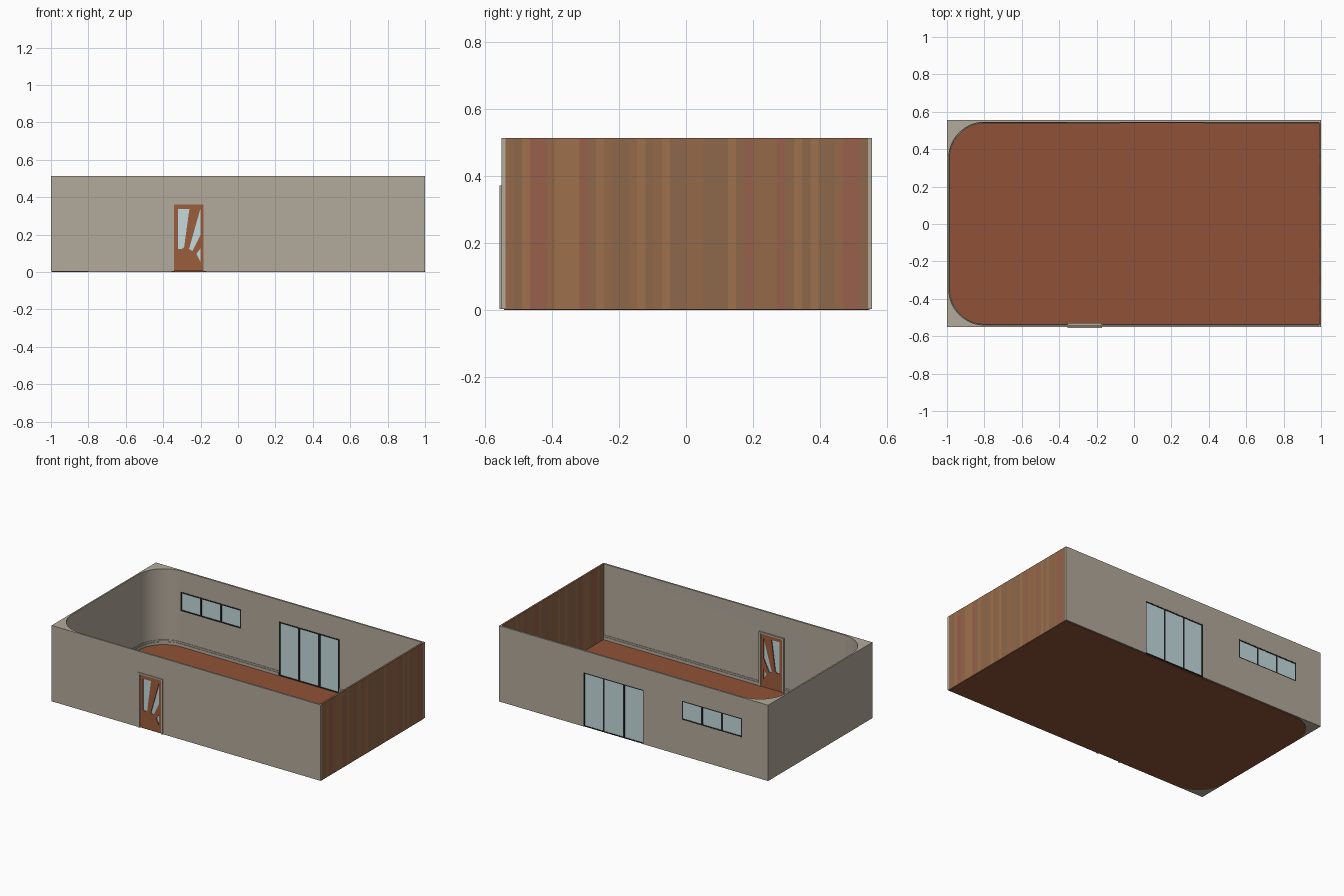
import bpy, bmesh, math, random
from mathutils import Vector

if "Cube" in bpy.data.objects:
    bpy.data.objects.remove(bpy.data.objects["Cube"])

random.seed(4)
TOP, BASE = 0.513, 0.003
X0, X1 = -0.99, 1.0            # inner left face, open right end
YF, YB = -0.540, 0.544         # inner faces of front and back walls
OF, OB = -0.552, 0.556         # outer faces
RAD = 0.19


def material(name, rgb):
    m = bpy.data.materials.new(name)
    m.diffuse_color = (*rgb, 1)
    m.use_nodes = True
    m.node_tree.nodes["Principled BSDF"].inputs["Base Color"].default_value = m.diffuse_color
    return m


PLASTER = material("plaster", (0.45, 0.40, 0.33))
FLOOR = material("red_brown_floor", (0.28, 0.085, 0.038))
DOOR = material("door_wood", (0.33, 0.11, 0.045))
GLASS = material("glass", (0.55, 0.70, 0.72))
DARK = material("dark_frame", (0.02, 0.02, 0.02))
WOODS = [material("plank_%d" % i, c) for i, c in enumerate(
    [(0.34, 0.16, 0.07), (0.30, 0.14, 0.065), (0.27, 0.14, 0.07), (0.31, 0.115, 0.07)])]


def prism(name, pts, lo, hi, mat=None, axis="Z"):
    """Extrude a flat outline: (x, y) along z, or (x, z) along y."""
    bm = bmesh.new()
    put = (lambda p, h: (p[0], p[1], h)) if axis == "Z" else (lambda p, h: (p[0], h, p[1]))
    face = bm.faces.new([bm.verts.new(put(p, lo)) for p in pts])
    ext = bmesh.ops.extrude_face_region(bm, geom=[face])
    verts = [g for g in ext["geom"] if isinstance(g, bmesh.types.BMVert)]
    bmesh.ops.translate(bm, verts=verts, vec=Vector(put((0, 0), hi - lo)))
    bmesh.ops.recalc_face_normals(bm, faces=bm.faces)
    mesh = bpy.data.meshes.new(name)
    bm.to_mesh(mesh)
    bm.free()
    ob = bpy.data.objects.new(name, mesh)
    bpy.context.collection.objects.link(ob)
    if mat:
        mesh.materials.append(mat)
    return ob


def rect(a, b, c, d):
    return [(a, c), (b, c), (b, d), (a, d)]


def box(name, x, y, z, mat=None):
    return prism(name, rect(*x, *y), *z, mat)


def activate(ob):
    bpy.ops.object.select_all(action="DESELECT")
    ob.select_set(True)
    bpy.context.view_layer.objects.active = ob


def cut(ob, cutter):
    mod = ob.modifiers.new("opening", "BOOLEAN")
    mod.operation, mod.solver, mod.object = "DIFFERENCE", "EXACT", cutter
    activate(ob)
    bpy.ops.object.modifier_apply(modifier=mod.name)
    bpy.data.objects.remove(cutter)


def smooth(ob):
    activate(ob)
    bpy.ops.object.shade_smooth_by_angle(angle=math.radians(30))


def inner(d, end=X1, n=16):
    """Room outline offset inwards by d, from front right round to back right."""
    r = RAD - d
    pts = [(end, YF + d)]
    for cy, start in ((YF + RAD, 270), (YB - RAD, 180)):
        for i in range(n + 1):
            a = math.radians(start - 90 * i / n)
            pts.append((X0 + RAD + r * math.cos(a), cy + r * math.sin(a)))
    return pts + [(end, YB - d)]


# Openings: front door, sliding glass door, strip window (x range, z range)
ENTRY = ((-0.342, -0.184), (-0.1, 0.362))
SLIDER = ((-0.075, 0.373), (0.004, 0.367))
STRIP = ((-0.806, -0.358), (0.245, 0.372))

# Walls: square outside, rounded inside at the left corners
outer = [(X1, OB), (-1, OB), (-1, OF), (X1, OF)]
walls = prism("walls", inner(0) + outer, BASE, TOP, PLASTER)
cut(walls, box("cutter", ENTRY[0], (-0.6, -0.5), ENTRY[1]))
cut(walls, box("cutter", SLIDER[0], (0.5, 0.6), (-0.1, SLIDER[1][1])))
cut(walls, box("cutter", STRIP[0], (0.5, 0.6), STRIP[1]))
smooth(walls)

# Floor slab
prism("floor", inner(-0.004, 0.995), 0.0, 0.006, FLOOR)

# Stepped skirting board, broken at the doors
for name, d, z in (("skirting_lower", 0.006, 0.026), ("skirting_upper", 0.003, 0.037)):
    board = prism(name, inner(0, 0.988) + inner(d, 0.988)[::-1], 0.005, z, PLASTER)
    cut(board, box("cutter", (-0.357, -0.169), (-0.6, -0.5), (-0.1, 0.2)))
    cut(board, box("cutter", SLIDER[0], (0.5, 0.6), (-0.1, 0.2)))
    smooth(board)

# Right wall of vertical wooden planks
PLANKS = 44
w = (YB - YF) / PLANKS
planks = []
for i in range(PLANKS):
    y = YF + i * w
    planks.append(box("plank", (0.988, 1.0), (y, y + w), (0.001, TOP), random.choice(WOODS)))
activate(planks[0])
for p in planks:
    p.select_set(True)
bpy.ops.object.join()
planks[0].name = "plank_wall"

# Front door: casing, leaf with cut-out slanted panes, glass
(a, b), (_, t) = ENTRY
g = 0.014
casing = [(a - g, BASE), (a - g, t + g - 0.004), (b + g, t + g - 0.004), (b + g, BASE),
          (b, BASE), (b, t), (a, t), (a, BASE)]
prism("door_casing", casing, -0.557, -0.530, PLASTER, "Y")
leaf = prism("door_leaf", rect(a, b, 0.006, t), -0.553, -0.536, DOOR, "Y")
PANES = [
    [(-0.320, 0.337), (-0.260, 0.337), (-0.288, 0.132), (-0.300, 0.123), (-0.320, 0.123)],
    [(-0.200, 0.341), (-0.200, 0.200), (-0.243, 0.112), (-0.262, 0.123)],
    [(-0.200, 0.128), (-0.222, 0.096), (-0.200, 0.053)],
]
for i, pane in enumerate(PANES):
    cut(leaf, prism("cutter", pane, -0.6, -0.5, None, "Y"))
    prism("door_glass_%d" % (i + 1), pane, -0.547, -0.542, GLASS, "Y")


# Three-light glazed units in the back wall
def glazing(name, xs, zs, rim=0.007, bar=0.006):
    (a, b), (c, d) = xs, zs
    y = (0.541, 0.5555)
    box(name + "_sill", xs, y, (c, c + rim), DARK)
    box(name + "_head", xs, y, (d - rim, d), DARK)
    box(name + "_left_jamb", (a, a + rim), y, (c + rim, d - rim), DARK)
    box(name + "_right_jamb", (b - rim, b), y, (c + rim, d - rim), DARK)
    for i in (1, 2):
        x = a + (b - a) * i / 3
        box("%s_mullion_%d" % (name, i), (x - bar, x + bar), y, (c + rim, d - rim), DARK)
    box(name + "_glass", (a + rim, b - rim), (0.546, 0.553), (c + rim, d - rim), GLASS)


glazing("sliding_door", *SLIDER)
glazing("strip_window", *STRIP)
